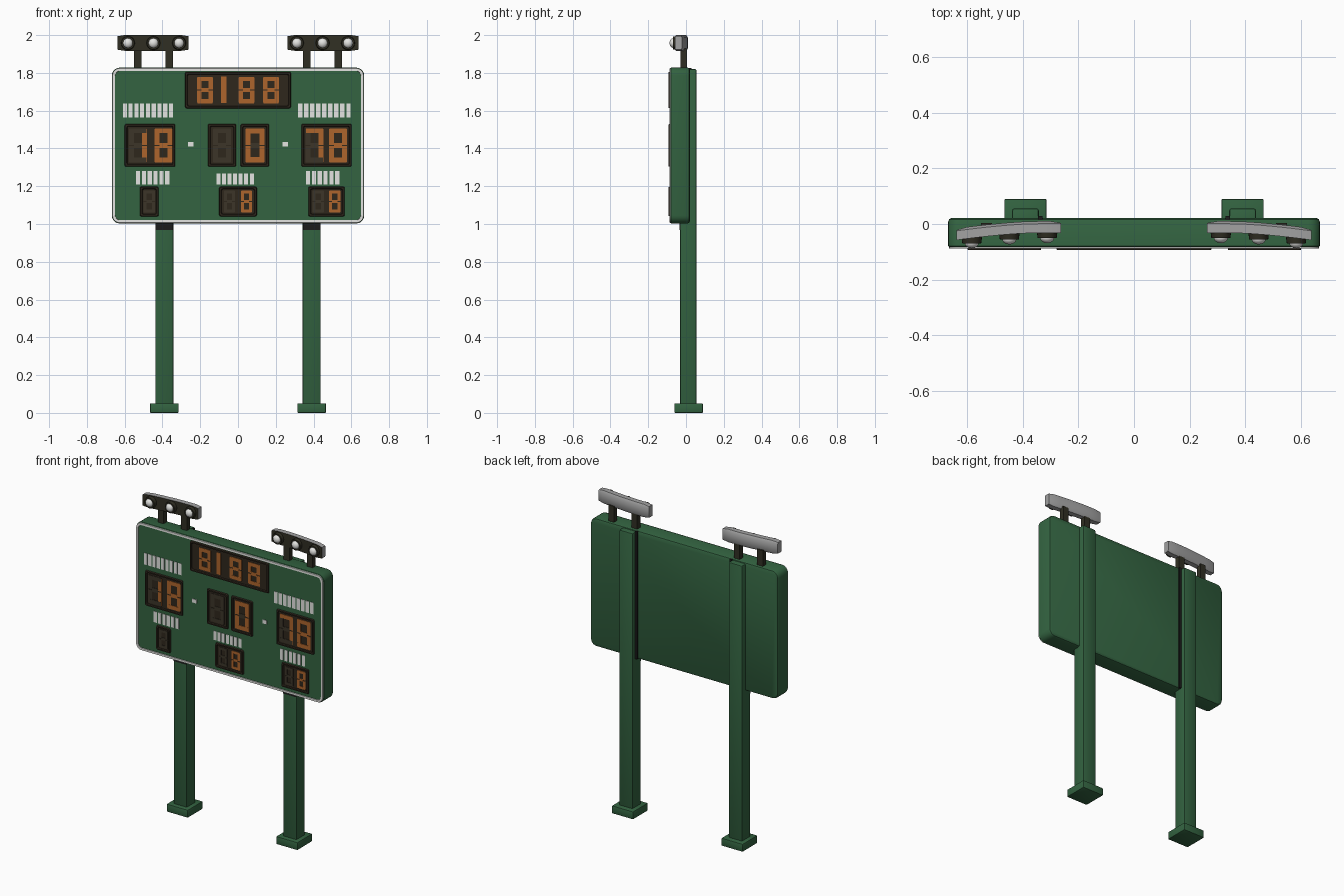
import bpy, bmesh, math
from mathutils import Matrix

if "Cube" in bpy.data.objects:
    bpy.data.objects.remove(bpy.data.objects["Cube"])


def mat(name, r, g, b):
    m = bpy.data.materials.new(name)
    m.diffuse_color = (r, g, b, 1)
    m.use_nodes = True
    m.node_tree.nodes["Principled BSDF"].inputs["Base Color"].default_value = m.diffuse_color
    return m


GREEN = mat("board green", 0.033, 0.125, 0.052)
WHITE = mat("trim white", 0.78, 0.78, 0.76)
FRAME = mat("frame dark brown", 0.028, 0.02, 0.012)
OFF = mat("unlit segment", 0.045, 0.036, 0.022)
ORANGE = mat("lit orange", 0.42, 0.13, 0.025)
GREY = mat("lamp shell grey", 0.36, 0.36, 0.36)
DARK = mat("lamp dark olive", 0.03, 0.028, 0.017)
BLACK = mat("seam black", 0.012, 0.012, 0.012)


def finish(name, bm, mats, smooth=True):
    bmesh.ops.recalc_face_normals(bm, faces=bm.faces)
    me = bpy.data.meshes.new(name)
    bm.to_mesh(me)
    bm.free()
    ob = bpy.data.objects.new(name, me)
    bpy.context.collection.objects.link(ob)
    for m in mats:
        me.materials.append(m)
    if smooth:
        bpy.ops.object.select_all(action='DESELECT')
        ob.select_set(True)
        bpy.context.view_layer.objects.active = ob
        bpy.ops.object.shade_smooth_by_angle(angle=math.radians(35))
    return ob


def add_box(bm, x0, x1, y0, y1, z0, z1, mi=0):
    m = Matrix.Translation(((x0 + x1) / 2, (y0 + y1) / 2, (z0 + z1) / 2)) @ \
        Matrix.Diagonal((x1 - x0, y1 - y0, z1 - z0, 1))
    vs = bmesh.ops.create_cube(bm, size=1, matrix=m)['verts']
    for f in {f for v in vs for f in v.link_faces}:
        f.material_index = mi


def box(name, m, *dims, bevel=0):
    bm = bmesh.new()
    add_box(bm, *dims)
    if bevel:
        bmesh.ops.bevel(bm, geom=bm.edges[:], offset=bevel, segments=2, profile=0.5, affect='EDGES')
    return finish(name, bm, [m])


def rounded(x0, x1, z0, z1, r, n=5):
    pts = []
    for k, (cx, cz) in enumerate([(x1 - r, z1 - r), (x0 + r, z1 - r), (x0 + r, z0 + r), (x1 - r, z0 + r)]):
        for i in range(n + 1):
            a = math.pi / 2 * (k + i / n)
            pts.append((cx + r * math.cos(a), cz + r * math.sin(a)))
    return pts


def loft(bm, rings, close=False, cap=True):
    # rings of (outline, y) joined by quads
    loops = [[bm.verts.new((x, y, z)) for x, z in o] for o, y in rings]
    n = len(loops[0])
    pairs = list(zip(loops, loops[1:])) + ([(loops[-1], loops[0])] if close else [])
    for a, b in pairs:
        for i in range(n):
            bm.faces.new((a[i], a[(i + 1) % n], b[(i + 1) % n], b[i]))
    if cap:
        bm.faces.new(loops[0])
        bm.faces.new(loops[-1])


# Main cabinet with softened back edge
X, Z0, Z1 = 0.668, 1.003, 1.828


def inset(d, r):
    return rounded(-X + d, X - d, Z0 + d, Z1 - d, r)


bm = bmesh.new()
loft(bm, [(inset(0.004, 0.038), -0.083), (inset(0, 0.042), -0.079), (inset(0, 0.042), 0.008),
          (inset(0.004, 0.038), 0.017), (inset(0.012, 0.03), 0.021)])
finish("cabinet", bm, [GREEN])

# White border trim around the front
bm = bmesh.new()
loft(bm, [(inset(0.003, 0.039), -0.081), (inset(0.004, 0.038), -0.088),
          (inset(0.017, 0.027), -0.088), (inset(0.018, 0.026), -0.081)], close=True, cap=False)
finish("border_trim", bm, [WHITE])

SEGS = {'8': "abcdefg", '0': "abcdef", '1': "bc", '3': "abcdg", '7': "abc", ' ': "", '6': "acdefg"}


def digit(bm, cx, cz, w, h, ch):
    # seven raised bars, lit or unlit
    t = w * 0.27
    l, r, b, u = cx - w / 2, cx + w / 2, cz - h / 2, cz + h / 2
    g = 0.003
    bars = {'a': (l + g, r - g, u - t, u), 'd': (l + g, r - g, b, b + t),
            'g': (l + t, r - t, cz - t / 2, cz + t / 2),
            'f': (l, l + t, cz + g, u - g), 'b': (r - t, r, cz + g, u - g),
            'e': (l, l + t, b + g, cz - g), 'c': (r - t, r, b + g, cz - g)}
    for k, (x0, x1, z0, z1) in bars.items():
        lit = k in SEGS[ch]
        depth = -0.0885 if k in "ad" else -0.088
        add_box(bm, x0, x1, depth, -0.084, z0, z1, 0 if lit else 1)


def display(name, x0, x1, z0, z1, cells, w, h):
    # raised frame ring, back plate and digits
    bm = bmesh.new()
    e = 0.014

    def o(d):
        return rounded(x0 + d, x1 - d, z0 + d, z1 - d, 0.008, 2)
    loft(bm, [(o(0), -0.082), (o(0.003), -0.093), (o(e - 0.003), -0.093), (o(e), -0.085)], cap=False)
    add_box(bm, x0 + 0.005, x1 - 0.005, -0.0855, -0.08, z0 + 0.005, z1 - 0.005)
    finish(name + "_frame", bm, [FRAME], smooth=False)
    bm = bmesh.new()
    for cx, ch in cells:
        digit(bm, cx, (z0 + z1) / 2, w, h, ch)
    finish(name + "_digits", bm, [ORANGE, OFF], smooth=False)


display("clock", -0.28, 0.28, 1.612, 1.806, [(-0.175, '8'), (0.045, '8'), (0.175, '8')], 0.085, 0.14)
box("clock_separator", ORANGE, -0.09, -0.062, -0.088, -0.084, 1.64, 1.78)
display("left_score", -0.60, -0.332, 1.303, 1.53, [(-0.53, '1'), (-0.395, '8')], 0.095, 0.18)
display("centre_left", -0.16, -0.01, 1.303, 1.53, [(-0.085, ' ')], 0.095, 0.18)
display("centre_right", 0.013, 0.165, 1.303, 1.53, [(0.09, '0')], 0.1, 0.18)
display("right_score", 0.335, 0.602, 1.303, 1.53, [(0.405, '7'), (0.53, '8')], 0.095, 0.18)
display("left_small", -0.52, -0.42, 1.04, 1.198, [(-0.47, ' ')], 0.06, 0.115)
display("centre_small", -0.10, 0.10, 1.04, 1.198, [(-0.045, ' '), (0.045, '8')], 0.06, 0.115)
display("right_small", 0.372, 0.565, 1.04, 1.198, [(0.425, ' '), (0.512, '8')], 0.06, 0.115)

# Plain white caption bars above each display
for name, x0, x1, z0, z1, n in [("upper_left", -0.61, -0.335, 1.563, 1.637, 9),
                                ("upper_right", 0.318, 0.605, 1.563, 1.637, 9),
                                ("lower_left", -0.54, -0.355, 1.21, 1.28, 6),
                                ("lower_centre", -0.115, 0.092, 1.21, 1.268, 7),
                                ("lower_right", 0.36, 0.545, 1.21, 1.28, 6)]:
    bm = bmesh.new()
    p = (x1 - x0) / n
    for i in range(n):
        add_box(bm, x0 + i * p, x0 + (i + 0.72) * p, -0.086, -0.082, z0, z1)
    finish(name + "_caption_bars", bm, [WHITE], smooth=False)

for s, side in ((-1, "left"), (1, "right")):
    # Indicator dots
    box(side + "_indicator", WHITE, s * 0.25 - 0.015, s * 0.25 + 0.015, -0.087, -0.082, 1.41, 1.434)

    # Posts, feet and dark seams
    c = s * 0.39
    box(side + "_post", GREEN, c - 0.048, c + 0.048, -0.032, 0.056, 0.02, 1.82, bevel=0.008)
    box(side + "_foot", GREEN, c - 0.076, c + 0.076, -0.062, 0.09, 0, 0.05, bevel=0.005)
    box(side + "_post_collar", BLACK, c - 0.046, c + 0.046, -0.034, -0.03, 0.967, 1.004)
    xs = sorted((s * 0.345, s * 0.328))
    box(side + "_seam", BLACK, *xs, 0.015, 0.028, 1.004, 1.826)

    # Lamp brackets
    for i, x in enumerate((0.365, 0.53)):
        box(f"{side}_lamp_bracket_{i}", DARK, s * x - 0.02, s * x + 0.02, -0.028, 0.004, 1.81, 1.93)

    # Curved lamp housing: grey shell with dark front
    def yc(x):
        t = (x - 0.26) / 0.38
        return -0.011 - 0.026 * max(0, t - 0.25) ** 1.5 / 0.65
    n, rings = 10, []
    bm = bmesh.new()
    for i in range(n + 1):
        x = 0.262 + 0.376 * i / n
        k = 0.006 if i in (0, n) else 0
        y = yc(x)
        sec = [(-0.021, 1.917 + k), (0.012, 1.917 + k), (0.021 - k, 1.93), (0.021 - k, 1.987),
               (0.012, 2.0 - k), (-0.021, 2.0 - k)]
        rings.append([bm.verts.new((s * x, y + a, z)) for a, z in sec])
    for a, b in zip(rings, rings[1:]):
        for j in range(6):
            f = bm.faces.new((a[j], a[(j + 1) % 6], b[(j + 1) % 6], b[j]))
            f.material_index = 1 if j == 5 else 0
    bm.faces.new(rings[0])
    bm.faces.new(rings[-1])
    finish(side + "_lamp_housing", bm, [GREY, DARK])

    # Lamp sockets and bulbs
    for i, x in enumerate((0.312, 0.448, 0.583)):
        y = yc(x) - 0.021
        bm = bmesh.new()
        bmesh.ops.create_cone(bm, cap_ends=True, segments=20, radius1=0.037, radius2=0.034, depth=0.022,
                              matrix=Matrix.Translation((s * x, y - 0.008, 1.958)) @ Matrix.Rotation(math.pi / 2, 4, 'X'))
        finish(f"{side}_lamp_socket_{i}", bm, [DARK])
        bm = bmesh.new()
        bmesh.ops.create_uvsphere(bm, u_segments=16, v_segments=10, radius=0.026,
                                  matrix=Matrix.Translation((s * x, y - 0.016, 1.958)) @ Matrix.Diagonal((1, 0.8, 1, 1)))
        finish(f"{side}_lamp_bulb_{i}", bm, [WHITE])
